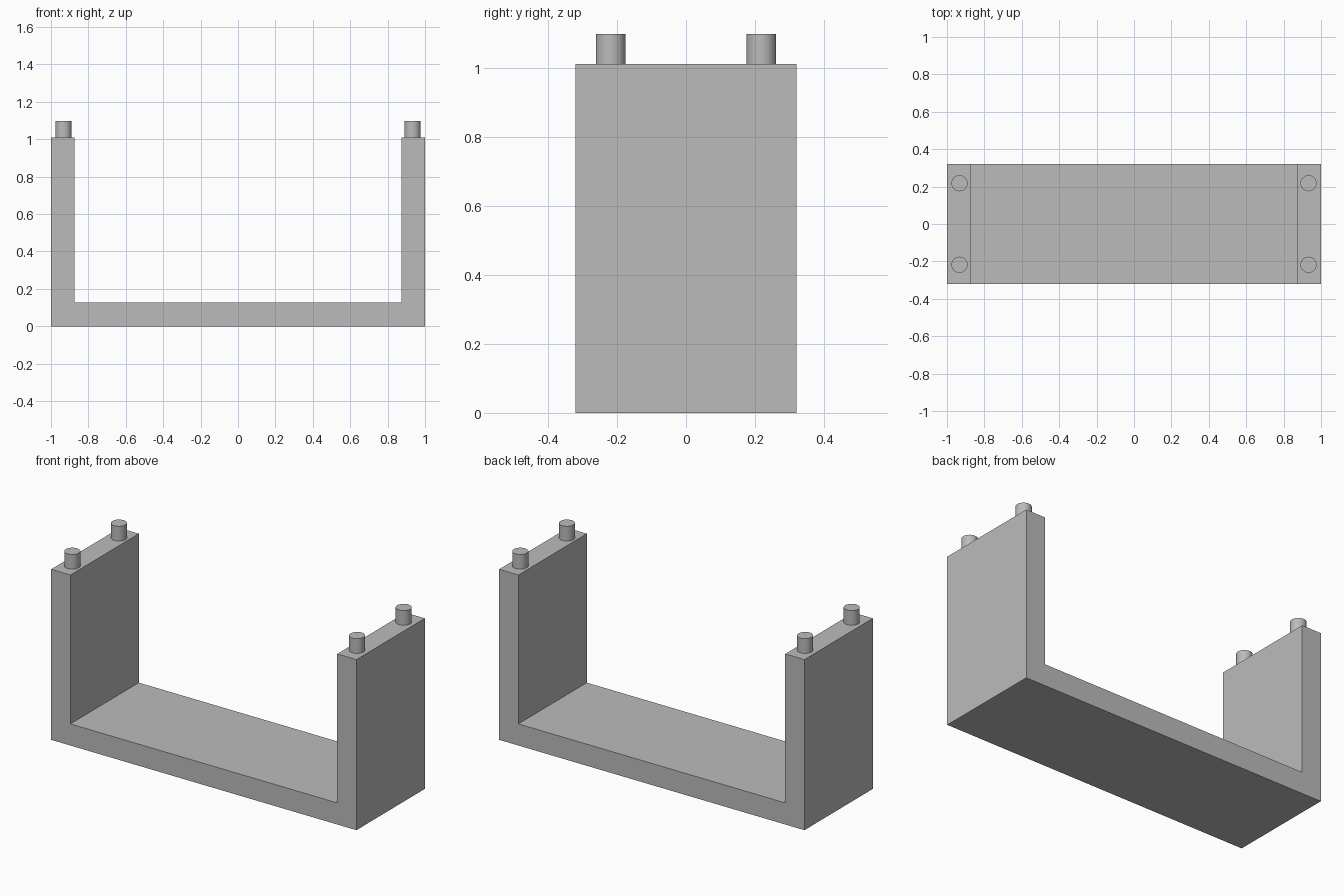
import bpy
import bmesh
from mathutils import Matrix

cube = bpy.data.objects.get("Cube")
if cube:
    bpy.data.objects.remove(cube, do_unlink=True)

HALF_DEPTH = 0.32
INNER_X = 0.874
FLOOR_TOP = 0.128
WALL_TOP = 1.01
PEG_TOP = 1.097
PEG_RADIUS = 0.043

grey = bpy.data.materials.new("plain grey")
grey.use_nodes = True
colour = (0.5, 0.5, 0.5, 1)
grey.diffuse_color = colour
grey.node_tree.nodes["Principled BSDF"].inputs["Base Color"].default_value = colour


def add_object(name, bm):
    bmesh.ops.recalc_face_normals(bm, faces=bm.faces)
    mesh = bpy.data.meshes.new(name)
    bm.to_mesh(mesh)
    bm.free()
    mesh.materials.append(grey)
    obj = bpy.data.objects.new(name, mesh)
    bpy.context.collection.objects.link(obj)
    return obj


# U-shaped frame: front profile extruded through the depth
half = [(1, 0), (1, WALL_TOP), (INNER_X, WALL_TOP), (INNER_X, FLOOR_TOP)]
profile = half + [(-x, z) for x, z in reversed(half)]
bm = bmesh.new()
front = bm.faces.new([bm.verts.new((x, -HALF_DEPTH, z)) for x, z in profile])
sweep = bmesh.ops.extrude_face_region(bm, geom=[front], use_keep_orig=True)
moved = [v for v in sweep["geom"] if isinstance(v, bmesh.types.BMVert)]
bmesh.ops.translate(bm, verts=moved, vec=(0, 2 * HALF_DEPTH, 0))
add_object("u_frame", bm)

# Round locating pegs on top of both walls
for side, sx in (("left", 1), ("right", -1)):
    for end, sy in (("front", -1), ("back", 1)):
        bm = bmesh.new()
        bmesh.ops.create_cone(
            bm, cap_ends=True, segments=48,
            radius1=PEG_RADIUS, radius2=PEG_RADIUS, depth=PEG_TOP - WALL_TOP,
            matrix=Matrix.Translation((0, 0, (PEG_TOP - WALL_TOP) / 2)))
        peg = add_object(f"{end}_{side}_peg", bm)
        peg.location = (sx * 0.933, sy * 0.218, WALL_TOP)
        bpy.ops.object.select_all(action="DESELECT")
        peg.select_set(True)
        bpy.context.view_layer.objects.active = peg
        bpy.ops.object.shade_smooth_by_angle()
